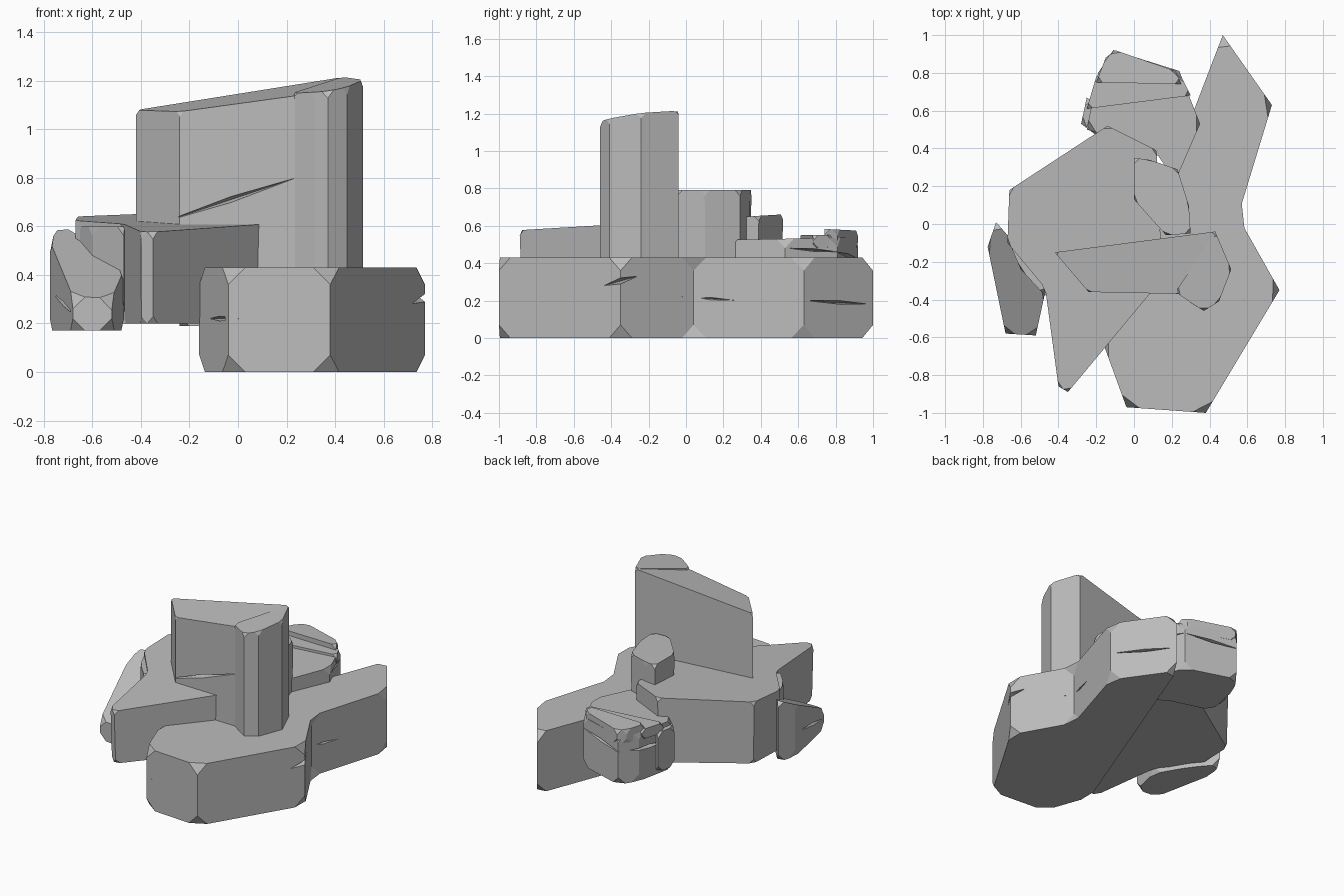
import bpy
import bmesh
from mathutils import Vector

start_cube = bpy.data.objects.get("Cube")
if start_cube:
    bpy.data.objects.remove(start_cube, do_unlink=True)

# One plain stone colour
stone = bpy.data.materials.new("grey_stone")
stone.use_nodes = True
stone.diffuse_color = (.5, .5, .5, 1)
stone.node_tree.nodes["Principled BSDF"].inputs["Base Color"].default_value = stone.diffuse_color


def add_object(name, bm):
    bmesh.ops.recalc_face_normals(bm, faces=bm.faces)
    mesh = bpy.data.meshes.new(name)
    bm.to_mesh(mesh)
    bm.free()
    mesh.materials.append(stone)
    obj = bpy.data.objects.new(name, mesh)
    bpy.context.collection.objects.link(obj)
    return obj


def apply_modifier(obj, modifier):
    bpy.context.view_layer.objects.active = obj
    bpy.ops.object.modifier_apply(modifier=modifier.name)


def rock(name, outline, bottom, top, slope=(0, 0), chip=.05, taper=1):
    """Extrude an outline to a sloping top, then chip off its corners."""
    bm = bmesh.new()
    centre = sum((Vector(p) for p in outline), Vector((0, 0))) / len(outline)
    lower, upper = [], []
    for p in outline:
        foot = centre + (Vector(p) - centre) * taper
        lower.append(bm.verts.new((foot.x, foot.y, bottom)))
        height = top + slope[0] * p[0] + slope[1] * p[1]
        upper.append(bm.verts.new((p[0], p[1], height)))
    bm.faces.new(lower)
    bm.faces.new(upper)
    for i in range(len(outline)):
        j = i - 1
        bm.faces.new((lower[j], lower[i], upper[i], upper[j]))
    obj = add_object(name, bm)
    if chip:
        bevel = obj.modifiers.new("chipped_corners", "BEVEL")
        bevel.affect = "VERTICES"
        bevel.limit_method = "NONE"
        bevel.segments = 1
        bevel.width = chip
        apply_modifier(obj, bevel)
    return obj


def crack(obj, a, b, outward, thick=.02, depth=.06):
    """Cut a tapering wedge between two points on the surface."""
    a, b = Vector(a), Vector(b)
    outward = Vector(outward).normalized()
    middle = (a + b) / 2
    lift = Vector((0, 0, thick))
    bm = bmesh.new()
    for p in (a, b, middle + outward * depth + lift,
              middle + outward * depth - lift, middle - outward * depth):
        bm.verts.new(p)
    bmesh.ops.convex_hull(bm, input=bm.verts)
    cutter = add_object("crack_cutter", bm)
    cutter.hide_render = True
    cut = obj.modifiers.new("crack", "BOOLEAN")
    cut.operation = "DIFFERENCE"
    cut.solver = "EXACT"
    cut.object = cutter
    apply_modifier(obj, cut)
    bpy.data.objects.remove(cutter, do_unlink=True)


# Long base slab with a notch in its side
base = rock("base_slab",
            [(-.16, -.64), (-.04, -.97), (.38, -1), (.77, -.35),
             (.55, .04), (.73, .63), (.47, 1)],
            0, .43, chip=.07)
crack(base, (.58, -.03, .22), (.63, .28, .2), (1, -.3, 0), .025)
crack(base, (.71, .65, .2), (.48, 1, .18), (.8, .6, 0), .02)
crack(base, (.72, -.44, .28), (.72, -.26, .33), (1, 0, 0), .02, .08)
crack(base, (-.13, -.75, .22), (.01, -.98, .22), (-1, -.4, 0), .015)

# Broad raised slab
rock("side_slab",
     [(-.66, .18), (-.14, .52), (.12, .39), (.15, -.29),
      (-.35, -.89), (-.4, -.86), (-.47, -.34), (-.67, -.1)],
     .2, .63, (0, .06), chip=.05, taper=.98)

# Tall wall and the rounded column at its end
wall = rock("tall_wall",
            [(-.42, -.15), (-.24, -.36), (.24, -.37), (.48, -.3), (.43, -.04)],
            .3, 1.16, (.14, .15), chip=.02)
crack(wall, (-.3, -.36, .62), (.24, -.37, .8), (0, -1, 0), .025, .05)
rock("wall_column",
     [(.22, -.36), (.32, -.43), (.37, -.46), (.45, -.41), (.515, -.24), (.43, -.04)],
     .3, 1.16, (.14, .12), chip=.035)

# Small block behind the wall
rock("rear_block",
     [(0, .13), (.17, -.06), (.3, -.05), (.29, .1), (.23, .29), (.08, .34), (0, .35)],
     .38, .79, chip=.03, taper=.97)

# Layered rock at the back
layers = rock("layered_rock",
              [(-.25, .5), (.1, .4), (.22, .23), (.35, .53), (.24, .81), (-.11, .92), (-.19, .8)],
              .19, .52, (0, .02), chip=.05)
crack(layers, (-.24, .55, .4), (-.15, .86, .42), (-1, .2, 0), .02)
crack(layers, (-.13, .92, .42), (.25, .81, .46), (.3, 1, 0), .02)
crack(layers, (.34, .55, .48), (.24, .82, .46), (1, .4, 0), .015)
rock("layered_rock_cap",
     [(-.2, .75), (.25, .74), (.22, .81), (-.1, .92), (-.15, .88)],
     .48, .62, (0, -.05), chip=.04)
rock("layered_rock_middle",
     [(-.25, .61), (.3, .68), (.25, .78), (-.2, .78)],
     .48, .55, chip=.03)
rock("layered_rock_nub",
     [(-.28, .53), (-.2, .47), (-.15, .6), (-.25, .67)],
     .22, .5, chip=.04)

# Leaning rock on the left flank and chips beside it
flank = rock("flank_rock",
             [(-.73, .01), (-.775, -.12), (-.68, -.58), (-.52, -.59), (-.47, -.36), (-.6, -.14)],
             .17, .6, (0, .5), chip=.05)
crack(flank, (-.75, -.2, .32), (-.67, -.58, .24), (-1, -.2, 0), .015, .04)
rock("flank_chip",
     [(-.66, -.1), (-.6, -.24), (-.47, -.38), (-.46, -.2)],
     .25, .6, chip=.04)
